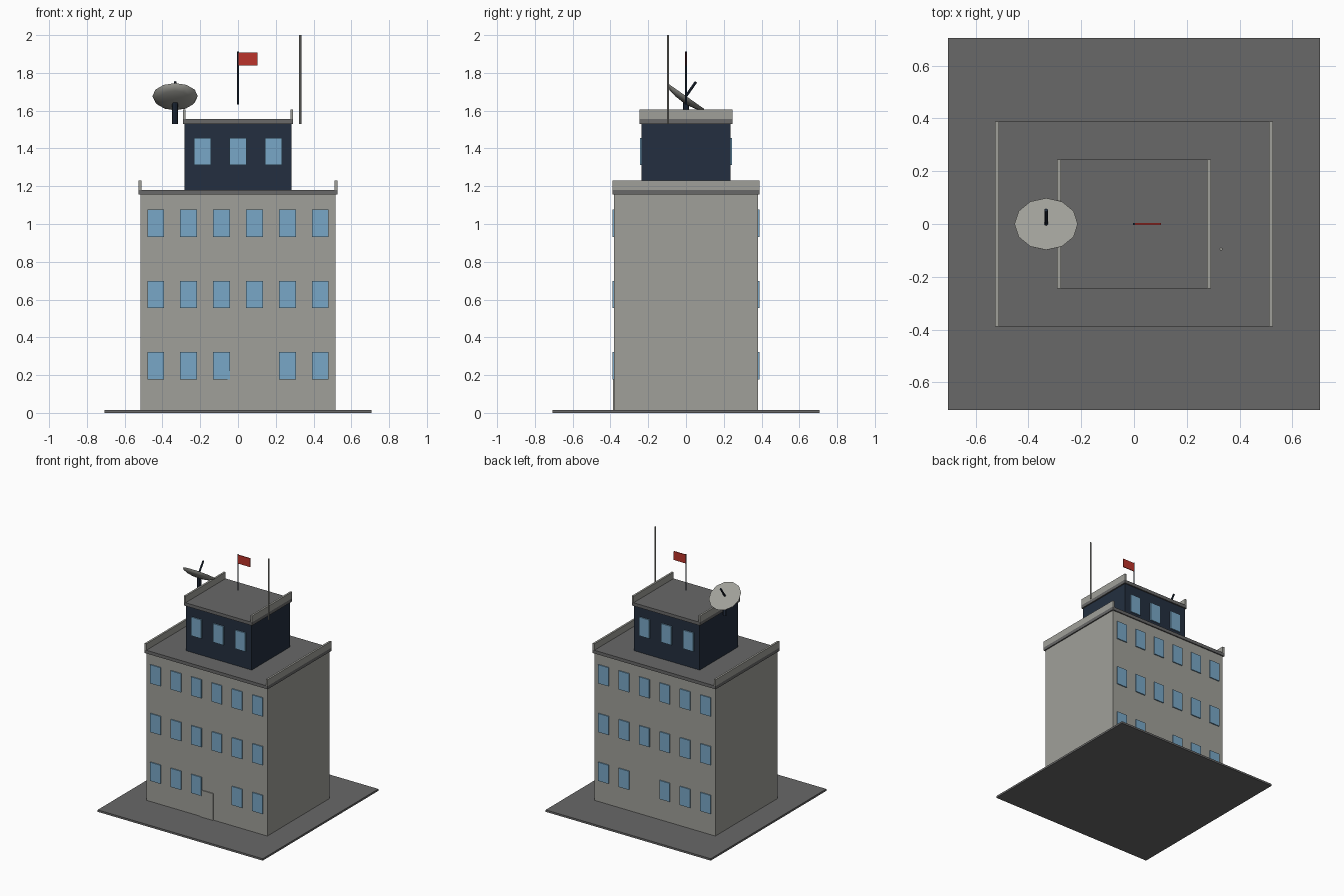
import bpy, bmesh, math
from mathutils import Vector, Matrix

if "Cube" in bpy.data.objects:
    bpy.data.objects.remove(bpy.data.objects["Cube"], do_unlink=True)


def material(name, r, g, b):
    m = bpy.data.materials.new(name)
    m.use_nodes = True
    m.diffuse_color = (r, g, b, 1)
    bsdf = next(n for n in m.node_tree.nodes if n.type == 'BSDF_PRINCIPLED')
    bsdf.inputs["Base Color"].default_value = (r, g, b, 1)
    return m


CONCRETE = material("pale concrete", 0.35, 0.35, 0.32)
ASPHALT = material("dark grey", 0.14, 0.14, 0.14)
NAVY = material("dark navy", 0.017, 0.028, 0.05)
GLASS = material("blue glass", 0.19, 0.39, 0.57)
RED = material("flag red", 0.5, 0.034, 0.024)


def finish(name, bm, mat):
    bmesh.ops.recalc_face_normals(bm, faces=bm.faces)
    mesh = bpy.data.meshes.new(name)
    bm.to_mesh(mesh)
    bm.free()
    mesh.materials.append(mat)
    obj = bpy.data.objects.new(name, mesh)
    bpy.context.scene.collection.objects.link(obj)
    return obj


def box(name, mat, x, y, z):
    """Box spanning the given (low, high) ranges."""
    bm = bmesh.new()
    bmesh.ops.create_cube(bm, size=1)
    for v in bm.verts:
        v.co = [r[0] if c < 0 else r[1] for c, r in zip(v.co, (x, y, z))]
    return finish(name, bm, mat)


def rod(name, mat, start, end, radius, sides=8):
    start, end = Vector(start), Vector(end)
    axis = end - start
    turn = Vector((0, 0, 1)).rotation_difference(axis).to_matrix().to_4x4()
    bm = bmesh.new()
    bmesh.ops.create_cone(bm, cap_ends=True, segments=sides, radius1=radius,
                          radius2=radius, depth=axis.length,
                          matrix=Matrix.Translation((start + end) / 2) @ turn)
    return finish(name, bm, mat)


def block(name, mat, hx, hy, bottom, top, lip):
    """A storey block with its roof slab and two side parapets."""
    box(name + "_walls", mat, (-hx, hx), (-hy, hy), (bottom, top))
    ox, oy, roof = hx + lip, hy + lip, top + 0.025
    box(name + "_roof", ASPHALT, (-ox, ox), (-oy, oy), (top, roof))
    for side, a, b in (("right", -ox, -ox + 0.015), ("left", ox - 0.015, ox)):
        box(f"{name}_parapet_{side}", CONCRETE, (a, b), (-oy, oy), (roof, roof + 0.05))


def window(name, x, z, wall_y, out):
    """Matching panes on the front and back walls."""
    for label, s in (("front", -1), ("back", 1)):
        ys = sorted((s * (wall_y - 0.005), s * (wall_y + out)))
        box(f"{name}_{label}", GLASS, (x - 0.044, x + 0.044), ys, (z - 0.072, z + 0.072))


# Ground and building
box("ground_slab", ASPHALT, (-0.706, 0.706), (-0.706, 0.706), (0, 0.015))
block("main_building", CONCRETE, 0.517, 0.38, 0.015, 1.155, 0.009)
block("control_room", NAVY, 0.282, 0.235, 1.18, 1.53, 0.01)

# Windows, with a gap beside the door on the ground floor
for row in range(3):
    for col in range(6):
        if (row, col) != (0, 3):
            window(f"window_{row}_{col}", (col - 2.5) * 0.1745, 0.25 + row * 0.377, 0.38, 0.008)
for col in (-1, 0, 1):
    window(f"control_window_{col + 1}", col * 0.188, 1.384, 0.235, 0.009)
box("front_door", CONCRETE, (-0.056, 0.056), (-0.387, -0.375), (0.015, 0.222))

# Dish: shallow bowl with a flat face, tilted to the back
bm = bmesh.new()
bmesh.ops.create_uvsphere(bm, u_segments=12, v_segments=8, radius=0.12)
bmesh.ops.bisect_plane(bm, geom=bm.verts[:] + bm.edges[:] + bm.faces[:], dist=1e-4,
                       plane_co=(0, 0, 0), plane_no=(0, 0, 1), clear_outer=True)
bmesh.ops.holes_fill(bm, edges=[e for e in bm.edges if e.is_boundary])
tilt = Matrix.Rotation(math.radians(-35), 4, 'X')
centre = Vector((-0.333, 0, 1.677))
bm.transform(Matrix.Translation(centre) @ tilt @ Matrix.Diagonal((1, 1, 0.3, 1)))
dish = finish("dish", bm, CONCRETE)
bpy.context.view_layer.objects.active = dish
dish.select_set(True)
bpy.ops.object.shade_smooth_by_angle(angle=math.radians(40))
dish.select_set(False)

rod("dish_mast", NAVY, (-0.333, 0, 1.53), (-0.333, 0, 1.645), 0.016)
rod("dish_feed", NAVY, centre, centre + tilt @ Vector((0, 0, 0.092)), 0.007)

# Flag and antenna
rod("flagpole", NAVY, (0, 0, 1.632), (0, 0, 1.912), 0.005)
box("flag", RED, (0, 0.103), (-0.003, 0.003), (1.84, 1.907))
rod("antenna", CONCRETE, (0.33, -0.095, 1.53), (0.33, -0.095, 2.0), 0.006)
